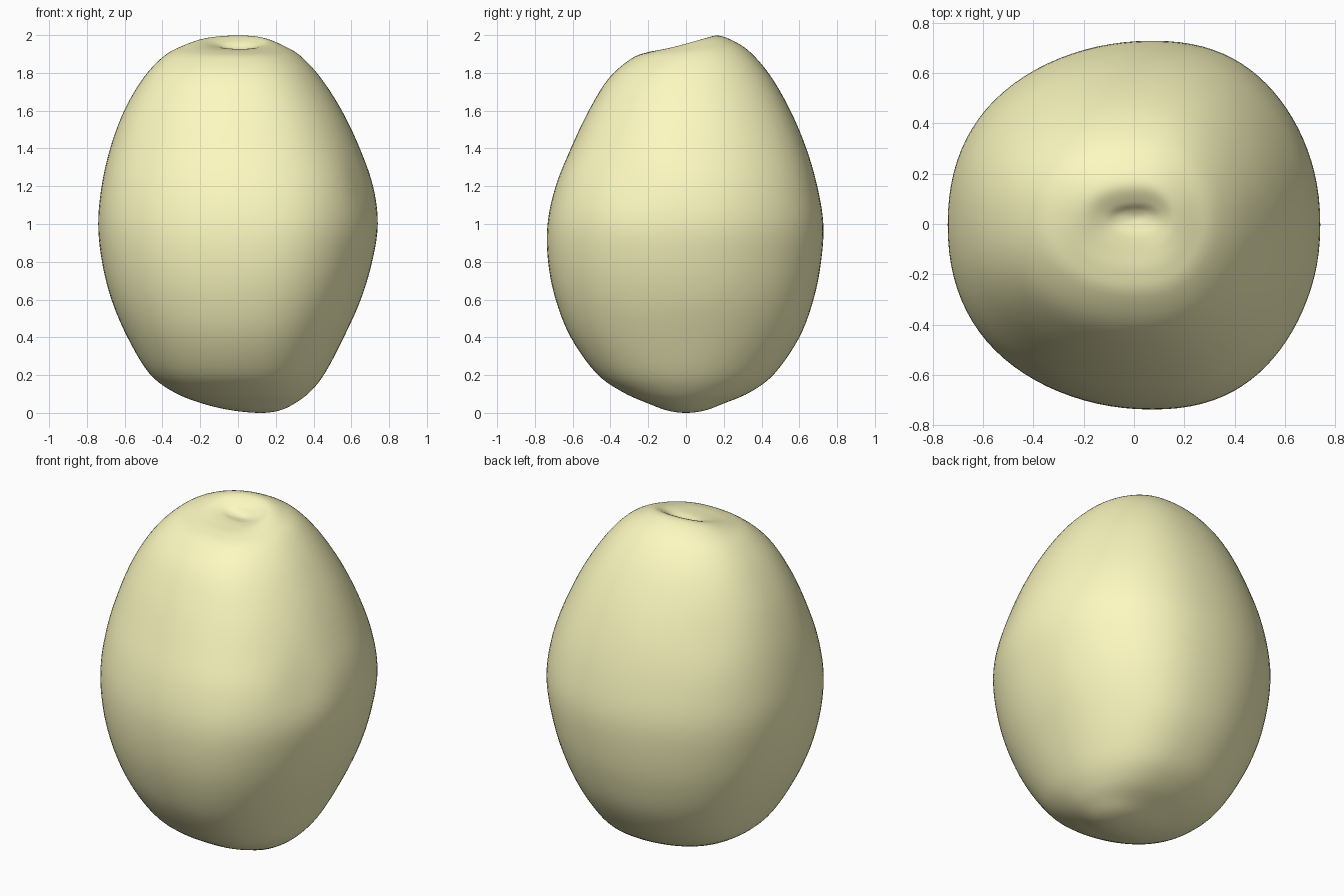
import bpy, bmesh, math
from mathutils import Vector

if "Cube" in bpy.data.objects:
    bpy.data.objects.remove(bpy.data.objects["Cube"])

# Cross-section rings: x_left, x_right, y_front, z_front, y_back, z_back
RINGS = [
    (.12, .12, 0, 0, 0, 0),
    (-.03, .22, -.10, .013, .10, .013),
    (-.19, .30, -.20, .05, .20, .05),
    (-.34, .38, -.335, .11, .34, .11),
    (-.47, .46, -.475, .21, .47, .21),
    (-.585, .56, -.61, .40, .60, .40),
    (-.67, .65, -.69, .60, .675, .60),
    (-.72, .71, -.73, .80, .715, .80),
    (-.74, .74, -.733, 1.0, .727, 1.0),
    (-.722, .715, -.69, 1.2, .695, 1.2),
    (-.677, .645, -.61, 1.4, .637, 1.4),
    (-.603, .55, -.515, 1.6, .553, 1.6),
    (-.50, .437, -.41, 1.77, .45, 1.78),
    (-.39, .33, -.29, 1.875, .345, 1.905),
    (-.29, .24, -.20, 1.91, .25, 1.97),
    (-.20, .17, -.12, 1.922, .16, 1.998),
    (-.12, .12, -.05, 1.927, .09, 1.968),
    (-.06, .065, -.01, 1.922, .055, 1.935),
    (.01, .01, .025, 1.92, .025, 1.92),
]
SEGS, SUB = 96, 5


def flip(r):
    # ring seen from across the pole, for a smooth end tangent
    return (r[1], r[0], r[4], r[5], r[2], r[3])


def spline(a, b, c, d, t):
    return [.5 * (2 * q + (r - p) * t + (2 * p - 5 * q + 4 * r - s) * t * t
                  + (3 * q - p - 3 * r + s) * t ** 3) for p, q, r, s in zip(a, b, c, d)]


# Shallow surface dents: centre, radius, depth
DENTS = [(Vector((.62, -.30, 1.2)), .14, .012), (Vector((-.42, .42, 1.5)), .22, .01)]


def ring_points(r):
    xl, xr, yf, zf, yb, zb = r
    pts = []
    for i in range(SEGS):
        a = 2 * math.pi * i / SEGS
        c, s = math.cos(a), math.sin(a)
        # slightly squarish section, front and back leaning to the right
        u = math.copysign(abs(c) ** .93, c) + .1 * s ** 4
        v = math.copysign(abs(s) ** .93, s)
        p = Vector(((xl + xr) / 2 + u * (xr - xl) / 2,
                    (yf + yb) / 2 + v * (yb - yf) / 2,
                    (zf + zb) / 2 + v * (zb - zf) / 2))
        out = Vector((p.x, p.y, 0)).normalized()
        for centre, rad, depth in DENTS:
            p -= out * depth * math.exp(-((p - centre).length / rad) ** 2)
        pts.append(p)
    return pts


# Loft the body through the rings
ext = [flip(RINGS[1])] + RINGS + [flip(RINGS[-2])]
rows = [spline(*ext[k:k + 4], j / SUB) for k in range(len(RINGS) - 1) for j in range(SUB)][1:]
bm = bmesh.new()
loops = [[bm.verts.new(p) for p in ring_points(r)] for r in rows]
for lo, hi in zip(loops, loops[1:]):
    for i in range(SEGS):
        n = (i + 1) % SEGS
        bm.faces.new((lo[i], lo[n], hi[n], hi[i]))

# Close the base and the bottom of the dimple
base = bm.verts.new((.12, 0, 0))
pit = bm.verts.new((.01, .025, 1.92))
for i in range(SEGS):
    n = (i + 1) % SEGS
    bm.faces.new((base, loops[0][n], loops[0][i]))
    bm.faces.new((pit, loops[-1][i], loops[-1][n]))
# Even out the loft
bmesh.ops.recalc_face_normals(bm, faces=bm.faces)
for f in bm.faces:
    f.smooth = True
mesh = bpy.data.meshes.new("fruit_body")
bm.to_mesh(mesh)
bm.free()
body = bpy.data.objects.new("fruit_body", mesh)
bpy.context.collection.objects.link(body)

# Pale yellow skin
skin = bpy.data.materials.new("pale_yellow_skin")
skin.diffuse_color = (.98, .95, .53, 1)
skin.use_nodes = True
skin.node_tree.nodes["Principled BSDF"].inputs["Base Color"].default_value = skin.diffuse_color
mesh.materials.append(skin)
